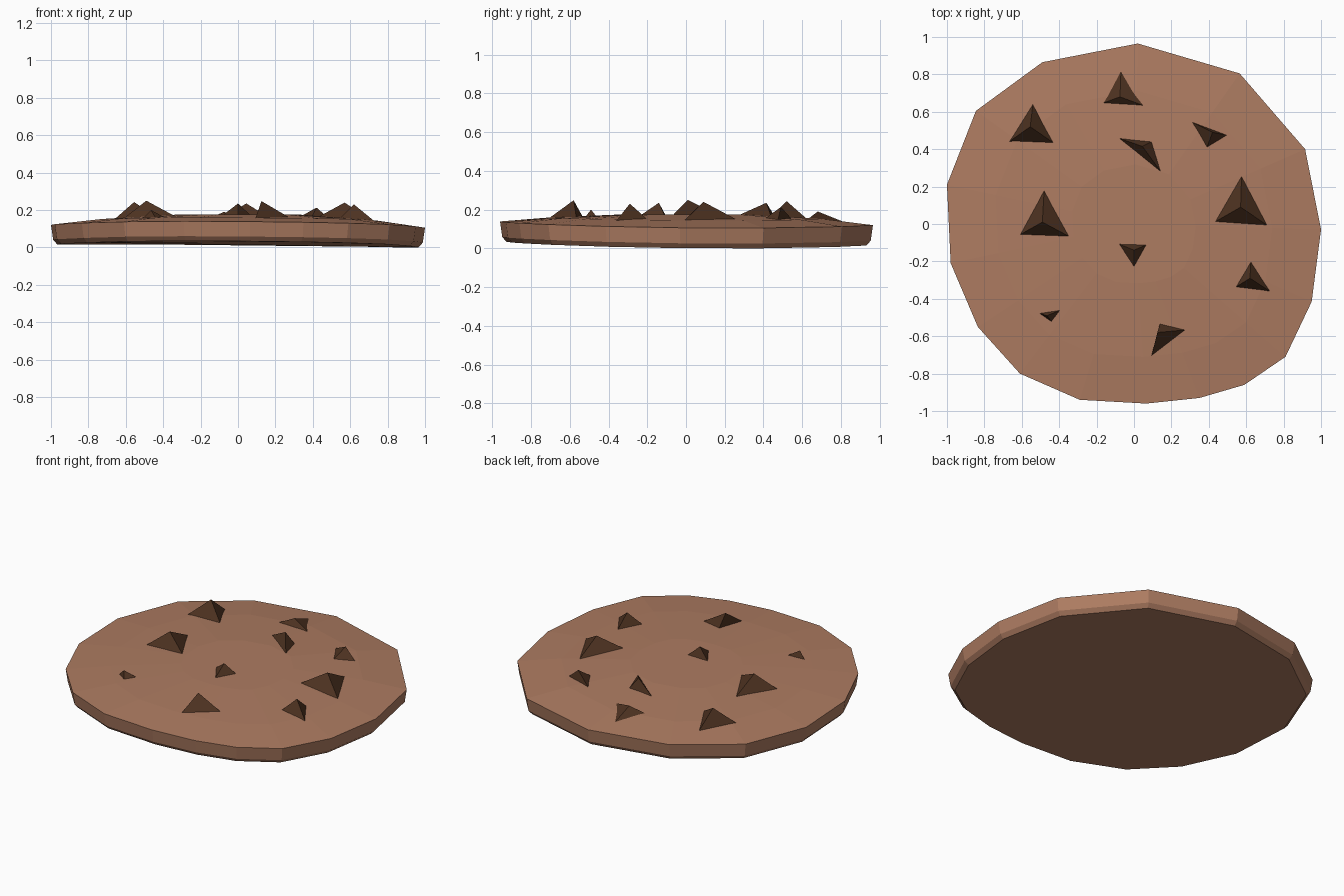
import bpy
from math import hypot

if "Cube" in bpy.data.objects:
    bpy.data.objects.remove(bpy.data.objects["Cube"])


def material(name, rgb):
    m = bpy.data.materials.new(name)
    m.diffuse_color = (*rgb, 1)
    m.use_nodes = True
    m.node_tree.nodes["Principled BSDF"].inputs["Base Color"].default_value = m.diffuse_color
    return m


def make(name, verts, faces, mat):
    me = bpy.data.meshes.new(name)
    me.from_pydata(verts, [], faces)
    me.materials.append(mat)
    ob = bpy.data.objects.new(name, me)
    bpy.context.collection.objects.link(ob)


dough = material("baked dough", (0.42, 0.2, 0.12))
chocolate = material("chocolate", (0.075, 0.032, 0.015))

# Irregular 16-sided outline, counter-clockwise seen from above
outline = [(1, -.03), (.915, .4), (.565, .805), (.02, .965), (-.49, .865), (-.845, .605),
           (-1, .21), (-.98, -.21), (-.835, -.55), (-.61, -.8), (-.29, -.94), (.065, -.96),
           (.35, -.93), (.59, -.86), (.81, -.71), (.95, -.415)]
n = len(outline)


def rim_z(x, y):
    """Slightly warped height of the upper rim."""
    return .113 - .008 * x - .01 * y + .017 * y * y


# Cookie: rings from bottom to top (scale, offset from rim, blend to crown height)
CROWN = .175
rings = [(.965, -.105, 0), (.988, -.08, 0), (1, 0, 0), (.74, 0, .55), (.33, 0, 1)]
verts = []
for s, dz, blend in rings:
    for x, y in outline:
        z = (rim_z(x, y) + dz) * (1 - blend) + CROWN * blend
        verts.append((x * s, y * s, z))
faces = [tuple(reversed(range(n)))]
for r in range(len(rings) - 1):
    for i in range(n):
        j = (i + 1) % n
        faces.append((r * n + i, r * n + j, (r + 1) * n + j, (r + 1) * n + i))
faces.append(tuple(range((len(rings) - 1) * n, len(rings) * n)))
low = min(v[2] for v in verts)
make("cookie", [(x, y, z - low) for x, y, z in verts], faces, dough)


def surface_z(x, y):
    """Approximate height of the domed top."""
    r = hypot(x, y)
    if r < .33:
        return CROWN
    if r < .74:
        return CROWN - (r - .33) / .41 * .025
    return .15 - (r - .74) / .24 * .027


# Chocolate chips: three base corners, then the apex
chips = [
    ((-.54, .645), (-.675, .435), (-.425, .43), (-.555, .52, .243)),
    ((-.07, .815), (-.17, .645), (.06, .63), (-.075, .68, .19)),
    ((.31, .545), (.39, .41), (.495, .475), (.42, .49, .213)),
    ((-.085, .46), (.15, .27), (.095, .44), (.045, .415, .235)),
    ((-.48, .19), (-.615, -.06), (-.34, -.07), (-.49, .01, .25)),
    ((.575, .255), (.43, .01), (.71, -.005), (.57, .09, .24)),
    ((-.085, -.105), (0, -.235), (.07, -.11), (0, -.14, .235)),
    ((.625, -.2), (.54, -.34), (.735, -.365), (.62, -.29, .23)),
    ((-.515, -.475), (-.435, -.53), (-.38, -.455), (-.465, -.49, .2)),
    ((.14, -.53), (.09, -.72), (.29, -.565), (.125, -.58, .248)),
]
for k, (*base, apex) in enumerate(chips, 1):
    vs = [(x, y, surface_z(x, y) - .005) for x, y in base] + [apex]
    make(f"chocolate_chip_{k}", vs, [(2, 1, 0), (0, 1, 3), (1, 2, 3), (2, 0, 3)], chocolate)
